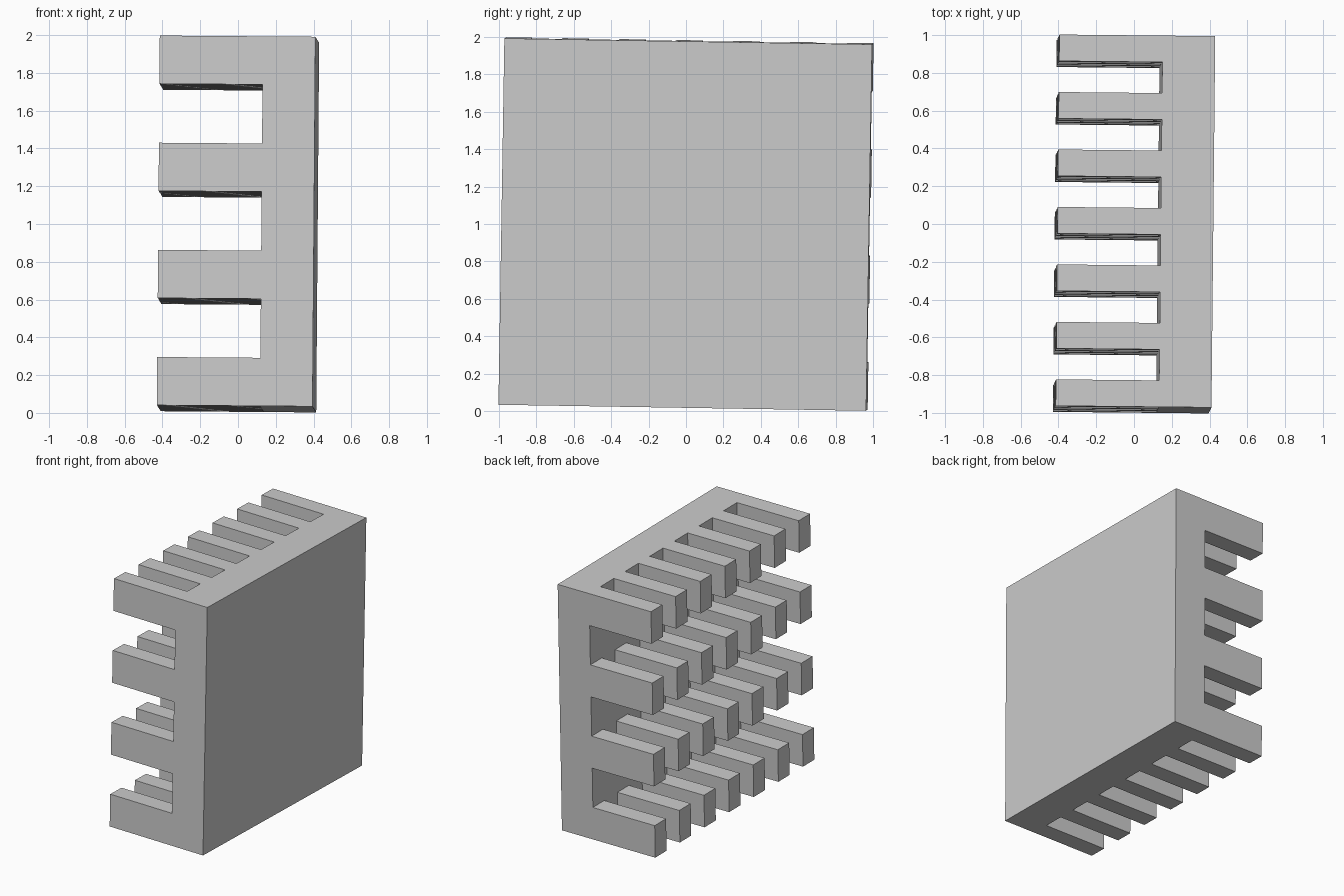
import bpy
from mathutils import Euler, Matrix, Vector

default_cube = bpy.data.objects.get("Cube")
if default_cube:
    bpy.data.objects.remove(default_cube, do_unlink=True)

# Overall sizes
DEPTH, WIDTH, HEIGHT = 0.824, 1.964, 1.957
PLATE = 0.278
FIN_Y, FIN_Z = 0.14, 0.255
COLUMNS, ROWS = 7, 4

# The whole block leans very slightly
TILT = Matrix.Translation((0, 0, 1)) @ Euler((-0.0163, 0.0077, -0.0102)).to_matrix().to_4x4()

grey = bpy.data.materials.new("plain_grey")
grey.use_nodes = True
colour = (0.6, 0.6, 0.6, 1)
grey.diffuse_color = colour
grey.node_tree.nodes["Principled BSDF"].inputs["Base Color"].default_value = colour


def box(name, low, size):
    """Box from its lowest corner and size, in the block's own frame."""
    bpy.ops.mesh.primitive_cube_add(size=1)
    obj = bpy.context.object
    obj.name = name
    low, size = Vector(low), Vector(size)
    obj.data.transform(Matrix.Translation(low + size / 2) @ Matrix.Diagonal(size).to_4x4())
    obj.data.materials.append(grey)
    obj.matrix_world = TILT
    return obj


def repeat(obj, name, count, offset):
    mod = obj.modifiers.new(name, 'ARRAY')
    mod.count = count
    mod.use_relative_offset = False
    mod.use_constant_offset = True
    mod.constant_offset_displace = offset


# Solid base plate
box("base_plate", (DEPTH / 2 - PLATE, -WIDTH / 2, -HEIGHT / 2), (PLATE, WIDTH, HEIGHT))

# Grid of cooling fins
fins = box("cooling_fins", (-DEPTH / 2, -WIDTH / 2, -HEIGHT / 2), (DEPTH - PLATE, FIN_Y, FIN_Z))
repeat(fins, "columns", COLUMNS, (0, (WIDTH - FIN_Y) / (COLUMNS - 1), 0))
repeat(fins, "rows", ROWS, (0, 0, (HEIGHT - FIN_Z) / (ROWS - 1)))
